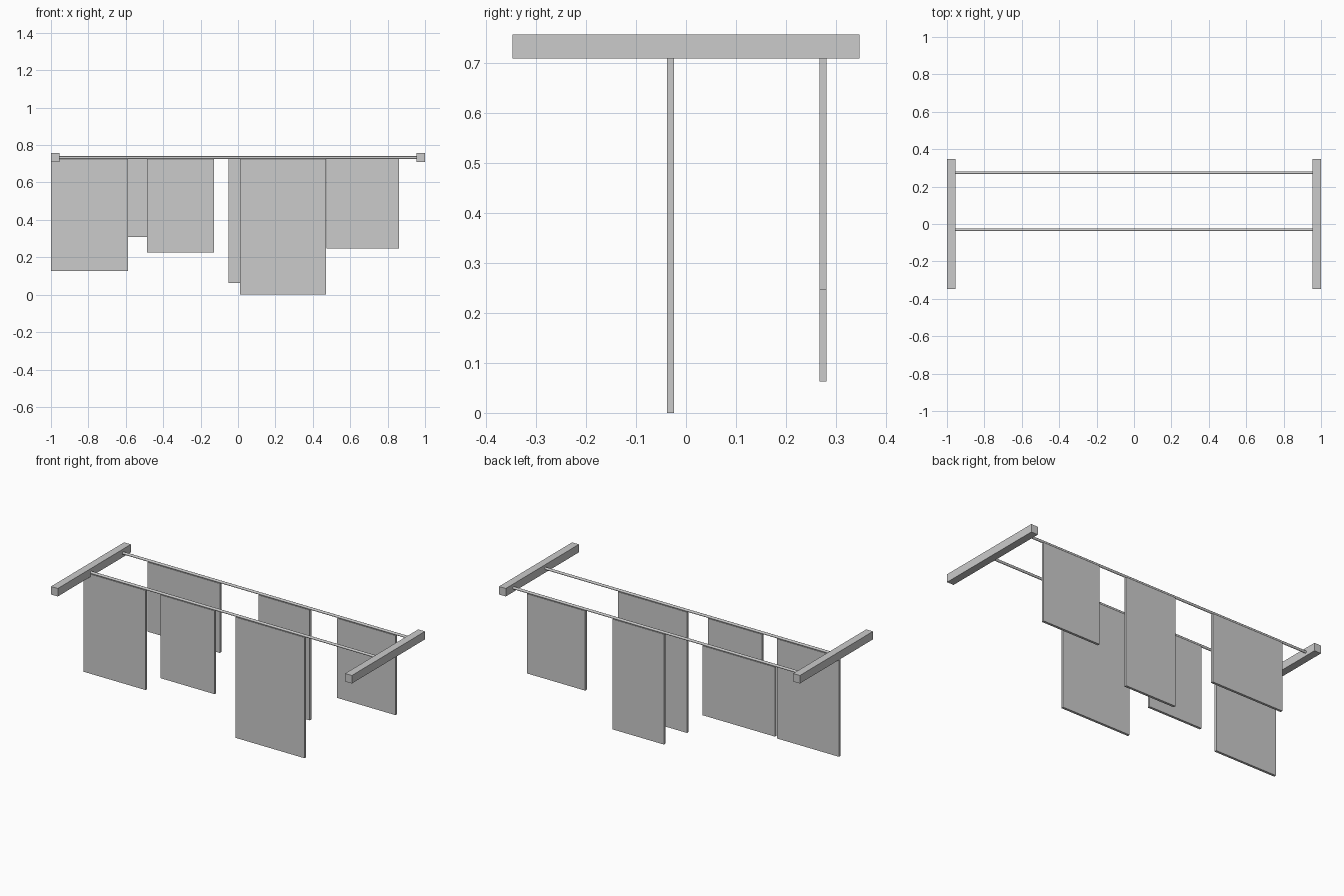
import bpy
import math

if "Cube" in bpy.data.objects:
    bpy.data.objects.remove(bpy.data.objects["Cube"])

ROD_Z = 0.733
ROD_R = 0.0075
FRONT_Y, BACK_Y = -0.031, 0.274


def box(name, x0, x1, y0, y1, z0, z1):
    bpy.ops.mesh.primitive_cube_add(
        size=1, location=((x0 + x1) / 2, (y0 + y1) / 2, (z0 + z1) / 2))
    ob = bpy.context.object
    ob.name = name
    ob.scale = (x1 - x0, y1 - y0, z1 - z0)
    bpy.ops.object.transform_apply(location=False, rotation=False, scale=True)
    return ob


# End beams
box("left_beam", -1.0, -0.955, -0.347, 0.347, 0.709, 0.757)
box("right_beam", 0.955, 1.0, -0.347, 0.347, 0.709, 0.757)

# Hanging panels per rod: (x start, x end, bottom z)
rows = {
    "front": (FRONT_Y, [(-1.0, -0.588, 0.127), (-0.487, -0.128, 0.225), (0.01, 0.47, 0.0)]),
    "back": (BACK_Y, [(-0.788, -0.308, 0.308), (-0.05, 0.29, 0.063), (0.473, 0.86, 0.247)]),
}

for row, (y, panels) in rows.items():
    # Round rod between the beams
    bpy.ops.mesh.primitive_cylinder_add(
        vertices=16, radius=ROD_R, depth=1.92,
        location=(0, y, ROD_Z), rotation=(0, math.pi / 2, 0))
    bpy.context.object.name = f"{row}_rod"
    bpy.ops.object.shade_smooth_by_angle()
    # Cloth panels hanging under the rod
    for i, (x0, x1, bottom) in enumerate(panels, 1):
        box(f"{row}_cloth_{i}", x0, x1, y - 0.0073, y + 0.0073, bottom, ROD_Z - ROD_R)
